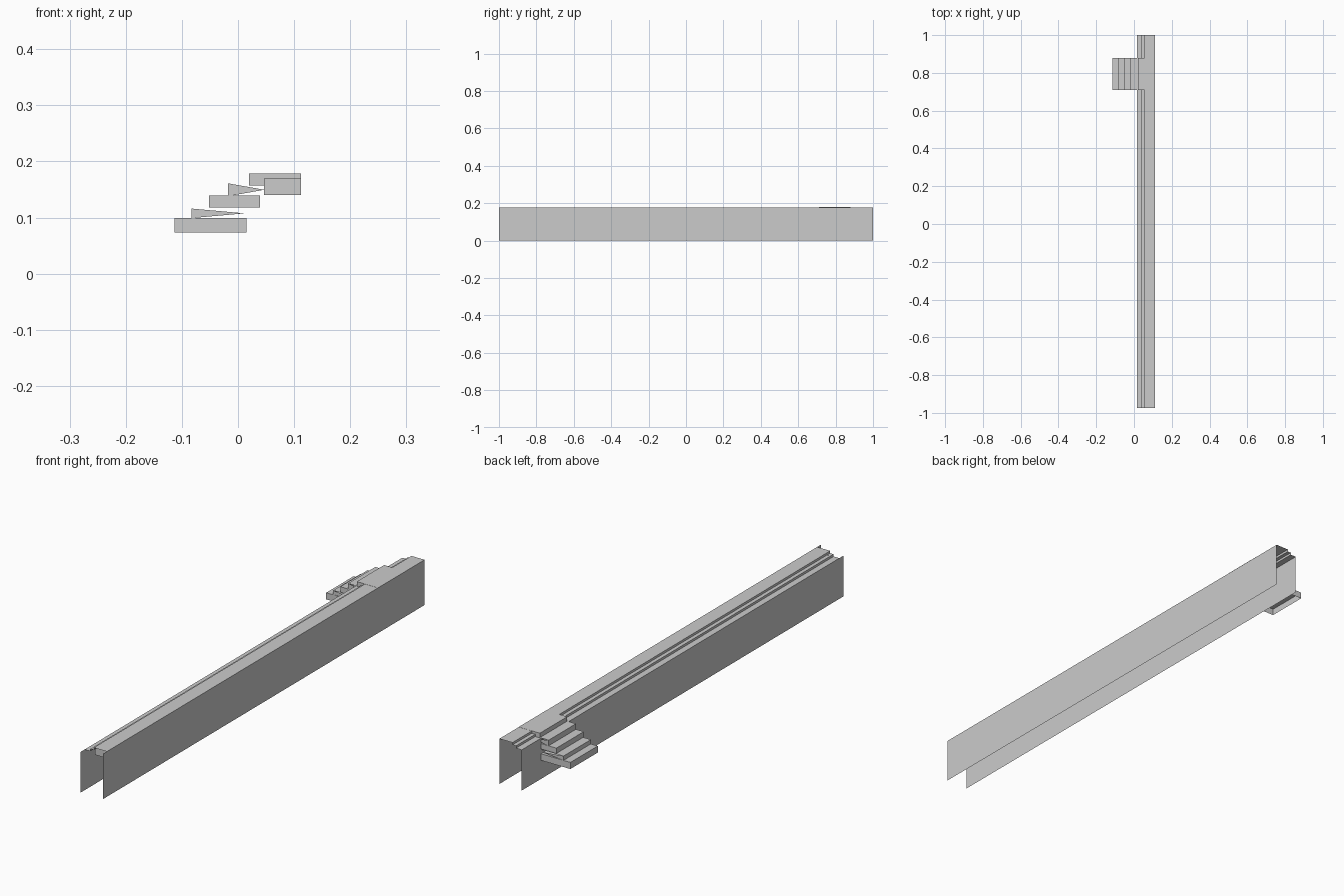
import bpy

if "Cube" in bpy.data.objects:
    bpy.data.objects.remove(bpy.data.objects["Cube"])

Y0, Y1 = -1.0, 1.0


def mesh(name, verts, faces):
    me = bpy.data.meshes.new(name)
    me.from_pydata(verts, [], faces)
    me.update()
    ob = bpy.data.objects.new(name, me)
    bpy.context.collection.objects.link(ob)
    return ob


def sheet(name, profile, ya, yb):
    """Thin open sheet: an x/z profile drawn along y."""
    n = len(profile)
    verts = [(x, y, z) for y in (ya, yb) for x, z in profile]
    faces = [(i, i + 1, n + i + 1, n + i) for i in range(n - 1)]
    return mesh(name, verts, faces)


def tread(name, x0, x1, z0, z1, full, ya=0.71, yb=0.88):
    """Hollow stair tread: top, nosing, and full or wedge-shaped ends."""
    zm = (z0 + z1) / 2
    verts = []
    for y in (ya, yb):
        verts += [(x0, y, z0), (x0, y, z1), (x1, y, z1), (x1, y, z0), (x1, y, zm)]
    faces = [(0, 5, 6, 1), (1, 6, 7, 2)]
    if full:
        faces += [(0, 1, 2, 4, 3), (5, 8, 9, 7, 6)]
    else:
        faces += [(0, 1, 4), (5, 9, 6)]
    return mesh(name, verts, faces)


# Side walls of the platform, single sheets
sheet("inner_wall", [(0.015, 0), (0.015, 0.16)], Y0, Y1)
sheet("outer_wall", [(0.112, 0.178), (0.112, 0)], Y0, Y1)

# Stepped deck: low ledge, small riser, raised walkway
sheet("deck_ledge", [(0.015, 0.16), (0.04, 0.16), (0.04, 0.169), (0.055, 0.169)], -0.975, Y1)
sheet("deck_walkway", [(0.055, 0.169), (0.055, 0.178), (0.112, 0.178)], -0.975, Y1)

# Plate under the walkway at the front end
mesh("end_plate",
     [(0.046, -0.955, 0.14), (0.112, -0.955, 0.14), (0.112, -0.955, 0.17), (0.046, -0.955, 0.17)],
     [(0, 1, 2, 3)])

# Floating stair treads climbing to the deck
steps = [
    (-0.113, 0.015, 0.073, 0.099, True),
    (-0.083, 0.012, 0.099, 0.116, False),
    (-0.052, 0.039, 0.118, 0.139, True),
    (-0.018, 0.047, 0.138, 0.161, False),
    (0.020, 0.112, 0.157, 0.1785, True),
]
for i, s in enumerate(steps):
    tread(f"stair_tread_{i + 1}", *s)
